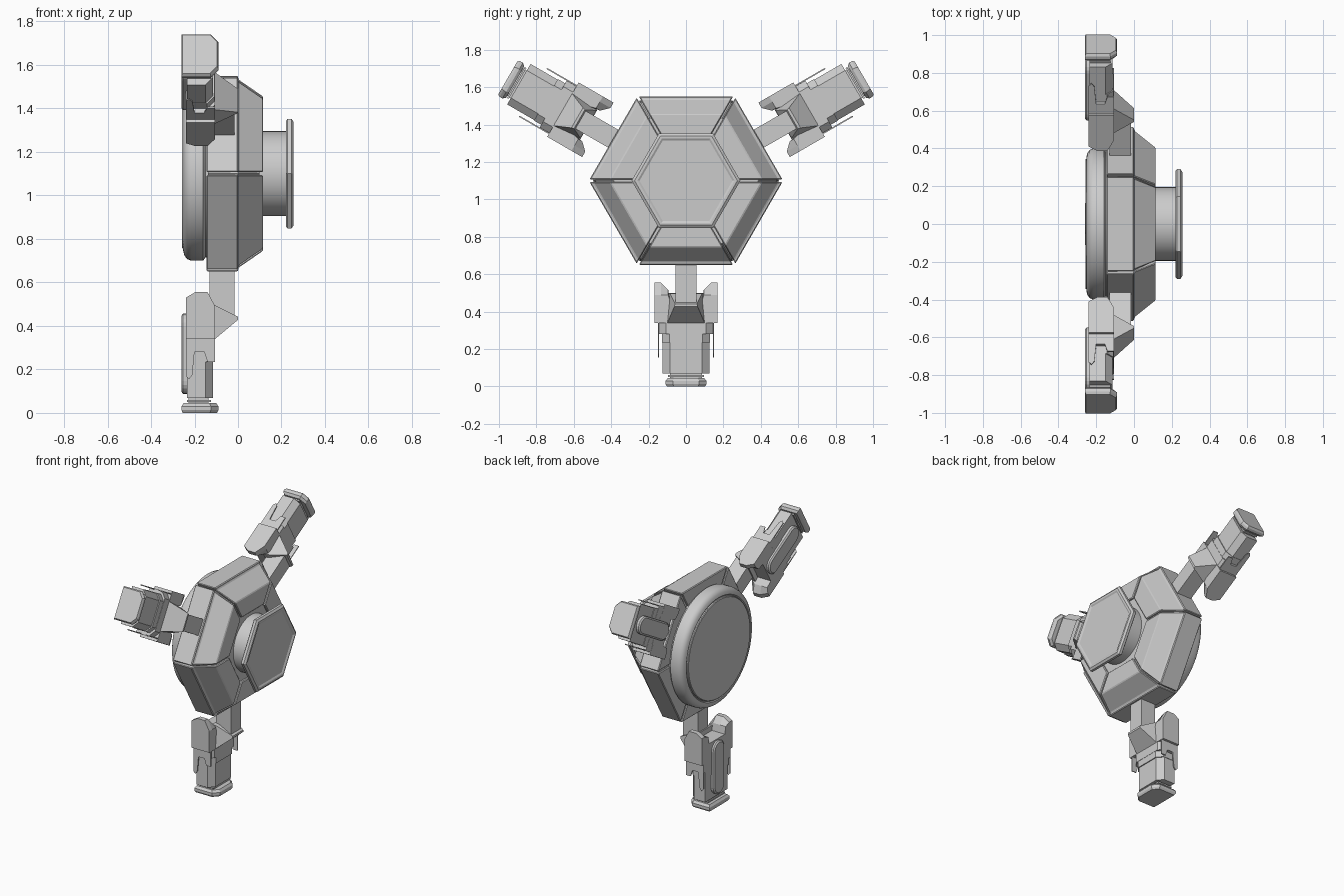
import bpy, bmesh, math
from mathutils import Matrix

if "Cube" in bpy.data.objects:
    bpy.data.objects.remove(bpy.data.objects["Cube"])

CZ = 1.1                      # height of the hub axis (axis runs along x)
grey = bpy.data.materials.new("hull grey")
grey.diffuse_color = (0.6, 0.6, 0.6, 1)
grey.use_nodes = True
grey.node_tree.nodes["Principled BSDF"].inputs["Base Color"].default_value = grey.diffuse_color


def loft(name, rings):
    """Skin a stack of point rings and cap both ends."""
    bm = bmesh.new()
    vs = [[bm.verts.new(p) for p in r] for r in rings]
    n = len(vs[0])
    for a, b in zip(vs, vs[1:]):
        for i in range(n):
            j = (i + 1) % n
            bm.faces.new((a[i], a[j], b[j], b[i]))
    bm.faces.new(vs[0])
    bm.faces.new(vs[-1])
    bmesh.ops.recalc_face_normals(bm, faces=bm.faces)
    me = bpy.data.meshes.new(name)
    bm.to_mesh(me)
    bm.free()
    me.materials.append(grey)
    ob = bpy.data.objects.new(name, me)
    bpy.context.collection.objects.link(ob)
    return ob


def turned(name, profile, sides, smooth=False):
    """Revolve (x, radius) pairs about the hub axis."""
    rings = [[(x, r * math.cos(2 * math.pi * i / sides),
               CZ + r * math.sin(2 * math.pi * i / sides))
              for i in range(sides)] for x, r in profile]
    ob = loft(name, rings)
    if smooth:
        bpy.ops.object.select_all(action='DESELECT')
        bpy.context.view_layer.objects.active = ob
        ob.select_set(True)
        bpy.ops.object.shade_smooth_by_angle(angle=math.radians(35))
    return ob


def hexagon(name, profile):
    """Revolve (x, apothem) pairs into a six-sided solid."""
    return turned(name, [(x, a / math.cos(math.pi / 6)) for x, a in profile], 6)


def box(name, x0, x1, w, z0, z1):
    return loft(name, [[(x0, -w, z), (x1, -w, z), (x1, w, z), (x0, w, z)]
                       for z in (z0, z1)])


def spin(ob, step, count):
    """Repeat a part around the hub axis."""
    for k in range(1, count):
        c = bpy.data.objects.new(f"{ob.name}_{k + 1}", ob.data)
        bpy.context.collection.objects.link(c)
        for m in ob.modifiers:
            b = c.modifiers.new(m.name, m.type)
            b.width, b.segments = m.width, m.segments
        c.matrix_world = (Matrix.Translation((0, 0, CZ))
                          @ Matrix.Rotation(math.radians(step * k), 4, 'X')
                          @ Matrix.Translation((0, 0, -CZ)))


# hub core, seen in the gaps between the panels
hexagon("hub_core", [(-0.138, 0.43), (0, 0.42), (0.1, 0.335)])

# six armour panels
prof = [(-0.145, 0.45), (0, 0.45), (0.002, 0.433), (0.115, 0.355),
        (0.115, 0.225), (-0.145, 0.225)]
panel = loft("hub_panel", [[(x, s * (a * math.tan(math.pi / 6) - 0.008), CZ - a)
                            for x, a in prof] for s in (-1, 1)])
bev = panel.modifiers.new("edge", 'BEVEL')
bev.width, bev.segments = 0.005, 1
spin(panel, 60, 6)

# round back cover
turned("back_cover", [(-0.13, 0.385), (-0.15, 0.385), (-0.16, 0.4), (-0.215, 0.4),
                      (-0.235, 0.392), (-0.247, 0.375), (-0.252, 0.355),
                      (-0.246, 0.349)], 64, True)
turned("back_disc", [(-0.24, 0.345), (-0.254, 0.345), (-0.258, 0.34)], 64, True)

# front neck and hexagonal cap
turned("front_neck", [(0.09, 0.195), (0.225, 0.195)], 48, True)
hexagon("front_cap", [(0.22, 0.243), (0.228, 0.252), (0.246, 0.252), (0.256, 0.238),
                      (0.256, 0.225), (0.25, 0.215)])

# ---- one arm, pointing down ----
arm = [box("arm_strut", -0.13, -0.015, 0.055, 0.43, 0.67)]

# wedge-shaped knuckle
arm.append(loft("arm_knuckle", [
    [(-0.14, -0.11, 0.34), (-0.14, 0.11, 0.34), (-0.14, 0.09, 0.5), (-0.14, -0.09, 0.5)],
    [(-0.108, -0.1, 0.338), (-0.108, 0.1, 0.338), (-0.108, 0.085, 0.496), (-0.108, -0.085, 0.496)],
    [(0, -0.062, 0.428), (0, 0.062, 0.428), (0, 0.058, 0.442), (0, -0.058, 0.442)]]))


def forearm(name, x0, x1, w, z0, z1):
    """Chamfered forearm section."""
    sec = [(x0, -w), (x1 - 0.035, -w), (x1, -w + 0.04),
           (x1, w - 0.04), (x1 - 0.035, w), (x0, w)]
    return loft(name, [[(x, y, z) for x, y in sec] for z in (z0, z1)])


arm.append(forearm("arm_forearm", -0.235, -0.115, 0.125, 0.068, 0.345))
arm.append(forearm("arm_sleeve", -0.238, -0.108, 0.128, 0.235, 0.342))
arm.append(forearm("arm_collar", -0.239, -0.106, 0.148, 0.28, 0.34))
arm.append(box("arm_back_block", -0.24, -0.13, 0.1, 0.33, 0.465))

# mirrored shoulder horns and notched side plates
horn = [(0.09, 0.34), (0.168, 0.34), (0.168, 0.558), (0.135, 0.558),
        (0.095, 0.515), (0.082, 0.44)]
plate = [(-0.24, 0.34), (-0.24, 0.17), (-0.225, 0.155), (-0.21, 0.175), (-0.2, 0.28),
         (-0.155, 0.28), (-0.14, 0.235), (-0.105, 0.235), (-0.105, 0.34)]
for side, s in (("left", -1), ("right", 1)):
    arm.append(loft("arm_horn_" + side, [
        [(x, s * y, min(z, top)) for y, z in horn]
        for x, top in ((-0.24, 0.53), (-0.195, 0.556), (-0.14, 0.556), (-0.105, 0.49))]))
    arm.append(loft("arm_side_plate_" + side, [
        [(x, s * y, z) for x, z in plate] for y in (0.144, 0.151)]))


# capsule pad on the back
def capsule(x, r, z0=0.147, z1=0.397, n=10):
    pts = []
    for start, zc in ((0, z1), (math.pi, z0)):
        for i in range(n + 1):
            a = start + math.pi * i / n
            pts.append((x, r * math.cos(a), zc + r * math.sin(a)))
    return pts


arm.append(loft("arm_back_pad", [capsule(-0.225, 0.06), capsule(-0.252, 0.06),
                                 capsule(-0.26, 0.05)]))

# ankle and foot
arm.append(box("arm_ankle", -0.228, -0.135, 0.085, 0.03, 0.075))
foot = [(-0.26, -0.11), (-0.125, -0.11), (-0.09, -0.07),
        (-0.09, 0.07), (-0.125, 0.11), (-0.26, 0.11)]
arm.append(loft("arm_foot", [[(-0.175 + (x + 0.175) * k, y * k, z) for x, y in foot]
                             for z, k in ((0, 0.93), (0.013, 1), (0.03, 1), (0.045, 0.88))]))
arm.append(box("arm_ankle_ring", -0.235, -0.125, 0.095, 0.05, 0.06))

# three arms around the hub
for part in arm:
    spin(part, 120, 3)
